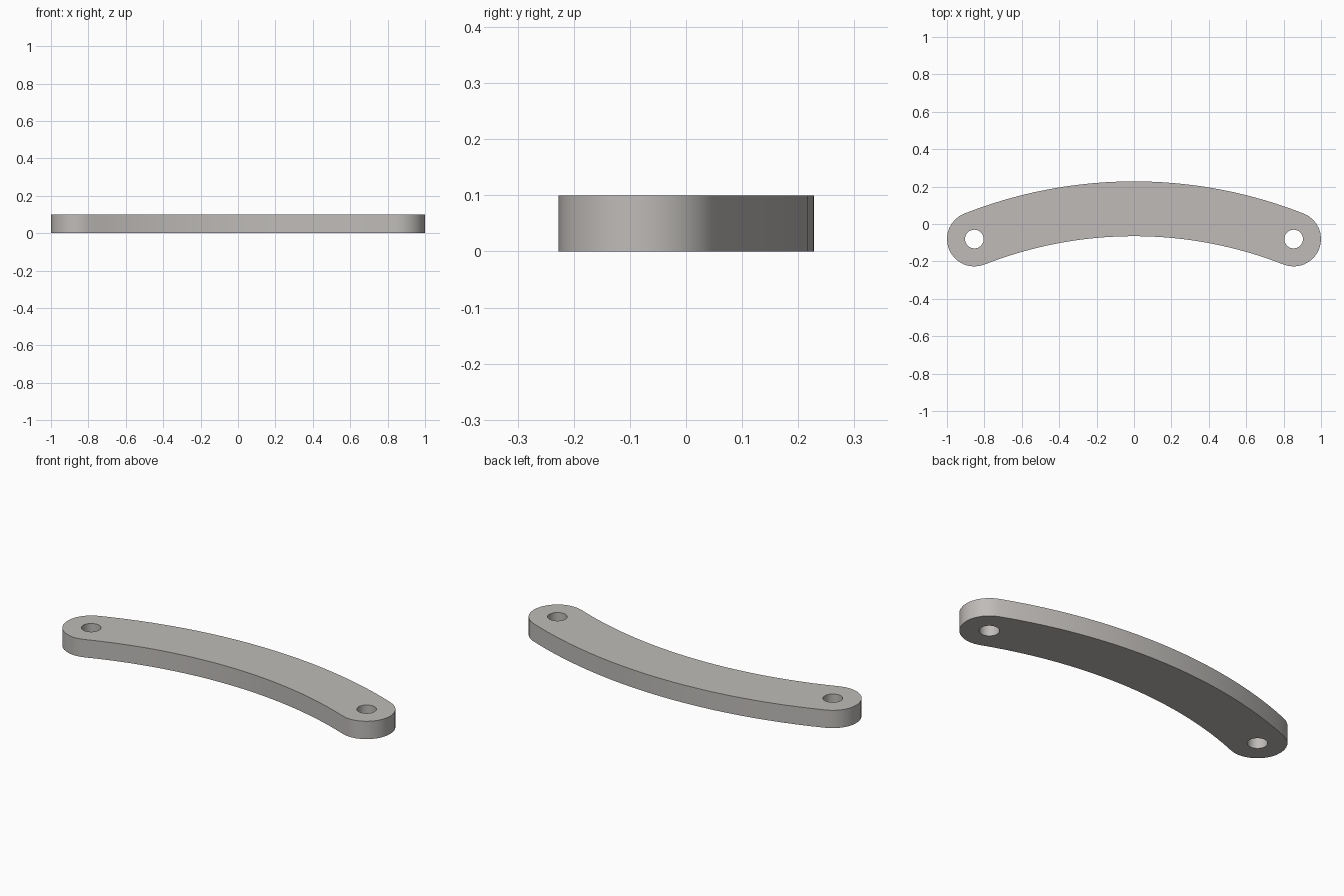
import bpy, bmesh
from math import sin, cos, asin, pi

cube = bpy.data.objects.get("Cube")
if cube:
    bpy.data.objects.remove(cube)

# Dimensions of the curved link
HEIGHT = 0.1
HALF_WIDTH = 0.1465
HOLE_RADIUS = 0.05
END_X, END_Y = 1 - HALF_WIDTH, -0.0805
MID_Y = 0.228 - HALF_WIDTH
SAG = MID_Y - END_Y
RADIUS = (END_X ** 2 + SAG ** 2) / (2 * SAG)
CENTRE_Y = MID_Y - RADIUS
SWEEP = asin(END_X / RADIUS)


def arc(cx, cy, r, start, end, steps):
    """Points along an arc, leaving out the last one."""
    angles = [start + (end - start) * i / steps for i in range(steps)]
    return [(cx + r * cos(a), cy + r * sin(a)) for a in angles]


# Outline: outer arc, left cap, inner arc, right cap
right, left = pi / 2 - SWEEP, pi / 2 + SWEEP
outline = (arc(0, CENTRE_Y, RADIUS + HALF_WIDTH, right, left, 24)
           + arc(-END_X, END_Y, HALF_WIDTH, left, left + pi, 16)
           + arc(0, CENTRE_Y, RADIUS - HALF_WIDTH, left, right, 24)
           + arc(END_X, END_Y, HALF_WIDTH, right - pi, right, 16))
holes = [arc(s * END_X, END_Y, HOLE_RADIUS, 0, 2 * pi, 32) for s in (-1, 1)]

# Fill the outline around the holes and extrude it upward
bm = bmesh.new()
for loop in [outline] + holes:
    verts = [bm.verts.new((x, y, 0)) for x, y in loop]
    for i, v in enumerate(verts):
        bm.edges.new((verts[i - 1], v))
bmesh.ops.triangle_fill(bm, edges=bm.edges[:], use_beauty=True, normal=(0, 0, 1))
bmesh.ops.dissolve_limit(bm, angle_limit=0.01, verts=[], edges=bm.edges[:])
top = bmesh.ops.extrude_face_region(bm, geom=bm.faces[:], use_keep_orig=True)
bmesh.ops.translate(bm, vec=(0, 0, HEIGHT),
                    verts=[g for g in top["geom"] if isinstance(g, bmesh.types.BMVert)])
bmesh.ops.recalc_face_normals(bm, faces=bm.faces[:])
mesh = bpy.data.meshes.new("curved_link")
bm.to_mesh(mesh)
bm.free()

# Grey metal
grey = bpy.data.materials.new("warm_grey")
grey.use_nodes = True
colour = (0.52, 0.50, 0.48, 1)
grey.diffuse_color = colour
grey.node_tree.nodes["Principled BSDF"].inputs["Base Color"].default_value = colour
mesh.materials.append(grey)

link = bpy.data.objects.new("curved_link", mesh)
bpy.context.collection.objects.link(link)
bpy.ops.object.select_all(action="DESELECT")
link.select_set(True)
bpy.context.view_layer.objects.active = link
bpy.ops.object.shade_smooth_by_angle(angle=pi / 6)
